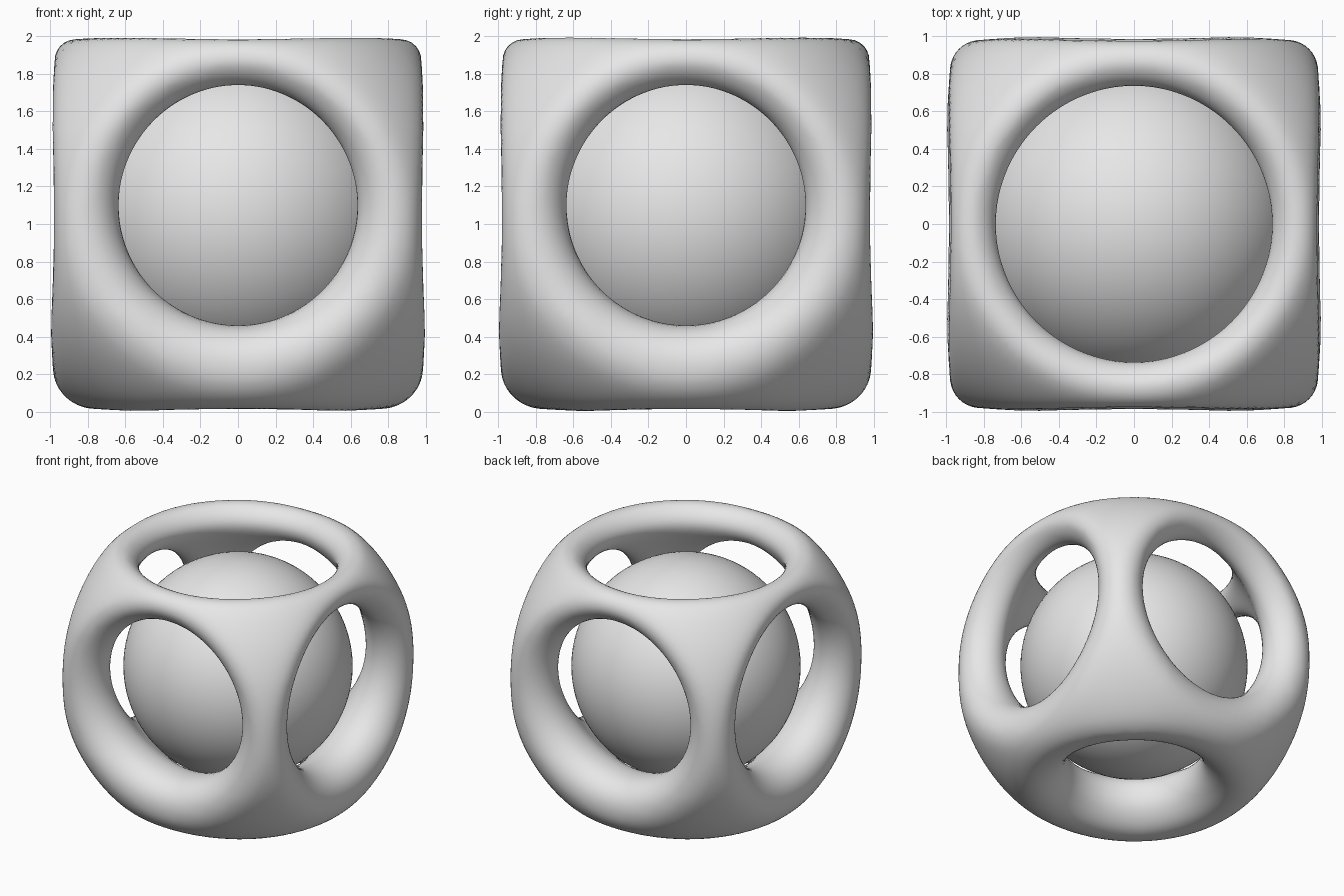
import bpy, bmesh, math
from mathutils import Matrix, Vector

if "Cube" in bpy.data.objects:
    bpy.data.objects.remove(bpy.data.objects["Cube"], do_unlink=True)

grey = bpy.data.materials.new("plain grey")
grey.use_nodes = True
grey.diffuse_color = (0.8, 0.8, 0.8, 1)
grey.node_tree.nodes["Principled BSDF"].inputs["Base Color"].default_value = (0.8, 0.8, 0.8, 1)

BLEND = 0.04          # softness of the rounded edges
SIDE_RISE = 0.087     # side holes sit a little above the middle
SIDE_BORE, TOP_BORE, BASE_BORE = 0.618, 0.697, 0.50
HOLLOW, HOLLOW_RISE = 0.945, 0.185
OUTER, OUTER_RISE = 1.337, 0.035


def add_object(name, bm):
    mesh = bpy.data.meshes.new(name)
    bm.to_mesh(mesh)
    bm.free()
    obj = bpy.data.objects.new(name, mesh)
    bpy.context.collection.objects.link(obj)
    mesh.materials.append(grey)
    return obj


def ball(name, radius, z, detail):
    bm = bmesh.new()
    bmesh.ops.create_icosphere(bm, subdivisions=detail, radius=radius)
    bmesh.ops.translate(bm, verts=bm.verts, vec=(0, 0, z))
    return add_object(name, bm)


def bore_cutter(name, radius, length, z, axis):
    bm = bmesh.new()
    bmesh.ops.create_cone(bm, cap_ends=True, segments=48, radius1=radius, radius2=radius, depth=length)
    if axis != "Z":
        turn = Matrix.Rotation(math.pi / 2, 3, "Y" if axis == "X" else "X")
        bmesh.ops.rotate(bm, verts=bm.verts, matrix=turn)
    bmesh.ops.translate(bm, verts=bm.verts, vec=(0, 0, z))
    return add_object(name, bm)


# Rounded shape of the frame: negative inside, blended between all its limits
def wall(a, b, c):
    # each face dips slightly at the middle of its edges
    return a - 1.0 - 0.014 * min(1, 2 * min(b, c)) ** 2


def hole(axial, rho, bore, flare):
    return [bore - rho, (axial - rho) / math.sqrt(2) - flare]


def field(p):
    x, y, z = p
    ax, ay, az = abs(x), abs(y), abs(z)
    lift = 0.018 * max(0, z)
    limits = [wall(ax, ay, az) - lift, wall(ay, ax, az) - lift, wall(az, ax, ay) - lift]
    limits.append(math.sqrt(x * x + y * y + (z - OUTER_RISE) ** 2) - OUTER)
    limits.append(HOLLOW - math.sqrt(x * x + y * y + (z - HOLLOW_RISE) ** 2))
    limits += hole(ax, math.hypot(y, z - SIDE_RISE), SIDE_BORE, 0.18)
    limits += hole(ay, math.hypot(x, z - SIDE_RISE), SIDE_BORE, 0.18)
    if z > 0:
        limits += hole(az, math.hypot(x, y), TOP_BORE, 0.135)
    else:
        limits += hole(az, math.hypot(x, y), BASE_BORE, 0.24)
    top = max(limits)
    return top + BLEND * math.log(sum(math.exp((d - top) / BLEND) for d in limits))


def pull_to_surface(p):
    h = 0.001
    f = field(p)
    grad = Vector([(field(p + Vector([h * (i == j) for j in range(3)])) - f) / h for i in range(3)])
    step = -f / max(grad.length_squared, 0.3) * grad
    if step.length > 0.06:
        step *= 0.06 / step.length
    return p + step


# Frame blank: a cube with clipped corners, hollowed and bored on all six sides
bm = bmesh.new()
bmesh.ops.create_cube(bm, size=2)
bmesh.ops.subdivide_edges(bm, edges=bm.edges[:], cuts=15, use_grid_fill=True)
for v in bm.verts:
    if v.co.length > OUTER:
        v.co *= OUTER / v.co.length
blank = add_object("frame_blank", bm)
cutters = [
    ball("hollow_cutter", HOLLOW, HOLLOW_RISE, 4),
    bore_cutter("side_cutter", SIDE_BORE, 3, SIDE_RISE, "X"),
    bore_cutter("front_cutter", SIDE_BORE, 3, SIDE_RISE, "Y"),
    bore_cutter("top_cutter", TOP_BORE, 1, 0.95, "Z"),
    bore_cutter("base_cutter", BASE_BORE, 1, -0.9, "Z"),
]
for cutter in cutters:
    cutter.hide_render = True
    cut = blank.modifiers.new(cutter.name, "BOOLEAN")
    cut.operation = "DIFFERENCE"
    cut.solver = "EXACT"
    cut.object = cutter
remesh = blank.modifiers.new("even_mesh", "REMESH")
remesh.mode = "VOXEL"
remesh.voxel_size = 0.04
bpy.context.view_layer.update()
result = blank.evaluated_get(bpy.context.evaluated_depsgraph_get())

# Frame: relax the blank onto the rounded shape
bm = bmesh.new()
bm.from_mesh(result.to_mesh())
for turn in range(7):
    if turn < 3:
        bmesh.ops.smooth_vert(bm, verts=bm.verts, factor=0.5,
                              use_axis_x=True, use_axis_y=True, use_axis_z=True)
    for v in bm.verts:
        v.co = pull_to_surface(v.co)
bmesh.ops.translate(bm, verts=bm.verts, vec=(0, 0, 1))
bmesh.ops.recalc_face_normals(bm, faces=bm.faces)
result.to_mesh_clear()
frame = add_object("frame", bm)

for helper in [blank] + cutters:
    bpy.data.objects.remove(helper, do_unlink=True)

# Ball held inside the frame
inner_ball = ball("inner_ball", 0.85, 1.05, 5)

for obj in (frame, inner_ball):
    for face in obj.data.polygons:
        face.use_smooth = True
